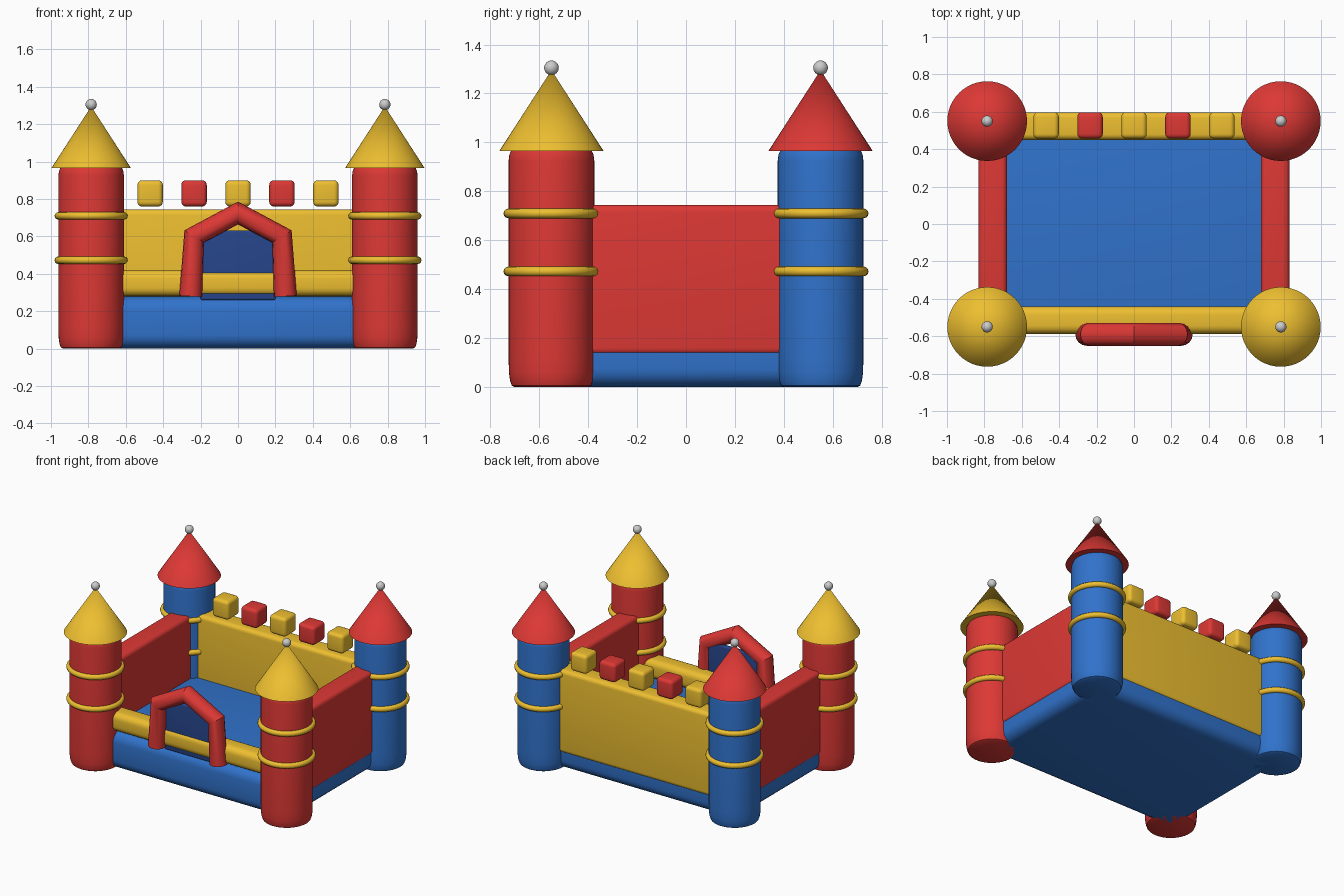
import bpy, bmesh, math

if "Cube" in bpy.data.objects:
    bpy.data.objects.remove(bpy.data.objects["Cube"])

def material(name, rgb):
    m = bpy.data.materials.new(name)
    m.diffuse_color = (*rgb, 1)
    m.use_nodes = True
    m.node_tree.nodes["Principled BSDF"].inputs["Base Color"].default_value = m.diffuse_color
    return m

RED = material("red", (0.72, 0.04, 0.035))
BLUE = material("blue", (0.03, 0.17, 0.6))
YELLOW = material("yellow", (0.85, 0.52, 0.03))
NAVY = material("navy", (0.02, 0.06, 0.26))

def finish(ob, name, mat=None, angle=40):
    ob.name = name
    if mat:
        ob.data.materials.append(mat)
    bpy.ops.object.select_all(action='DESELECT')
    ob.select_set(True)
    bpy.context.view_layer.objects.active = ob
    bpy.ops.object.shade_smooth_by_angle(angle=math.radians(angle))
    return ob

def soft_box(name, mat, lo, hi, bevel):
    """Rounded box between two corners."""
    bm = bmesh.new()
    bmesh.ops.create_cube(bm, size=1)
    for v in bm.verts:
        v.co = [(a + b) / 2 + c * (b - a) for a, b, c in zip(lo, hi, v.co)]
    bmesh.ops.bevel(bm, geom=bm.edges[:], offset=bevel, segments=5,
                    profile=0.5, affect='EDGES')
    me = bpy.data.meshes.new(name)
    bm.to_mesh(me)
    bm.free()
    ob = bpy.data.objects.new(name, me)
    bpy.context.collection.objects.link(ob)
    return finish(ob, name, mat)

def lathe(name, mat, profile, x, y, steps=48):
    """Revolve (radius, z) points about a vertical axis at x, y."""
    bm = bmesh.new()
    vs = [bm.verts.new((r, 0, z)) for r, z in profile]
    es = [bm.edges.new(p) for p in zip(vs, vs[1:])]
    bmesh.ops.spin(bm, geom=vs + es, cent=(0, 0, 0), axis=(0, 0, 1),
                   angle=math.tau, steps=steps)
    bmesh.ops.remove_doubles(bm, verts=bm.verts[:], dist=1e-5)
    bmesh.ops.recalc_face_normals(bm, faces=bm.faces[:])
    me = bpy.data.meshes.new(name)
    bm.to_mesh(me)
    bm.free()
    ob = bpy.data.objects.new(name, me)
    ob.location = (x, y, 0)
    bpy.context.collection.objects.link(ob)
    return finish(ob, name, mat)

# inflated floor
soft_box("base", BLUE, (-0.825, -0.588, 0), (0.825, 0.588, 0.28), 0.075)

# walls
soft_box("back_wall", YELLOW, (-0.75, 0.45, 0.13), (0.75, 0.597, 0.745), 0.03)
soft_box("front_bar", YELLOW, (-0.75, -0.588, 0.28), (0.75, -0.44, 0.42), 0.045)
for side, s in (("left", -1), ("right", 1)):
    x0, x1 = sorted((s * 0.678, s * 0.832))
    soft_box(side + "_wall", RED, (x0, -0.52, 0.13), (x1, 0.52, 0.745), 0.03)

# battlement blocks on the back wall
for i in range(5):
    x = (i - 2) * 0.235
    soft_box(f"battlement_{i + 1}", RED if i % 2 else YELLOW,
             (x - 0.068, 0.457, 0.76), (x + 0.068, 0.597, 0.9), 0.025)

# corner towers with roofs, rings and finials
TOWER = [(0, 0), (0.15, 0), (0.162, 0.006), (0.169, 0.025), (0.174, 0.06),
         (0.175, 0.12), (0.175, 0.925), (0.172, 0.95), (0.163, 0.97),
         (0.145, 0.978), (0, 0.978)]
ROOF = [(0, 0.965), (0.213, 0.965), (0, 1.295)]
for end, t in (("front", -1), ("back", 1)):
    for side, s in (("left", -1), ("right", 1)):
        x, y, tag = s * 0.785, t * 0.55, f"{end}_{side}"
        lathe(tag + "_tower", RED if t < 0 else BLUE, TOWER, x, y)
        lathe(tag + "_roof", YELLOW if t < 0 else RED, ROOF, x, y)
        for n, z in (("lower", 0.473), ("upper", 0.71)):
            bpy.ops.mesh.primitive_torus_add(
                location=(x, y, z), major_radius=0.176, minor_radius=0.02,
                major_segments=48, minor_segments=12)
            finish(bpy.context.object, f"{tag}_{n}_ring", YELLOW)
        bpy.ops.mesh.primitive_uv_sphere_add(
            segments=24, ring_count=12, radius=0.03, location=(x, y, 1.305))
        finish(bpy.context.object, tag + "_finial")

# entrance arch: tube swept along a house-shaped path
path = [(-0.253, 0.28), (-0.235, 0.60), (0, 0.725), (0.235, 0.60), (0.253, 0.28)]
cu = bpy.data.curves.new("entrance_arch", 'CURVE')
cu.dimensions = '3D'
cu.bevel_depth = 0.061
cu.bevel_resolution = 6
cu.use_fill_caps = True
sp = cu.splines.new('POLY')
sp.points.add(len(path) - 1)
for p, (x, z) in zip(sp.points, path):
    p.co = (x, -0.59, z, 1)
arch = bpy.data.objects.new("entrance_arch", cu)
bpy.context.collection.objects.link(arch)
bpy.ops.object.select_all(action='DESELECT')
arch.select_set(True)
bpy.context.view_layer.objects.active = arch
bpy.ops.object.convert(target='MESH')
finish(bpy.context.object, "entrance_arch", RED, 30)

# dark entrance panel
soft_box("entrance_panel", NAVY, (-0.2, -0.575, 0.26), (0.2, -0.54, 0.632), 0.01)
